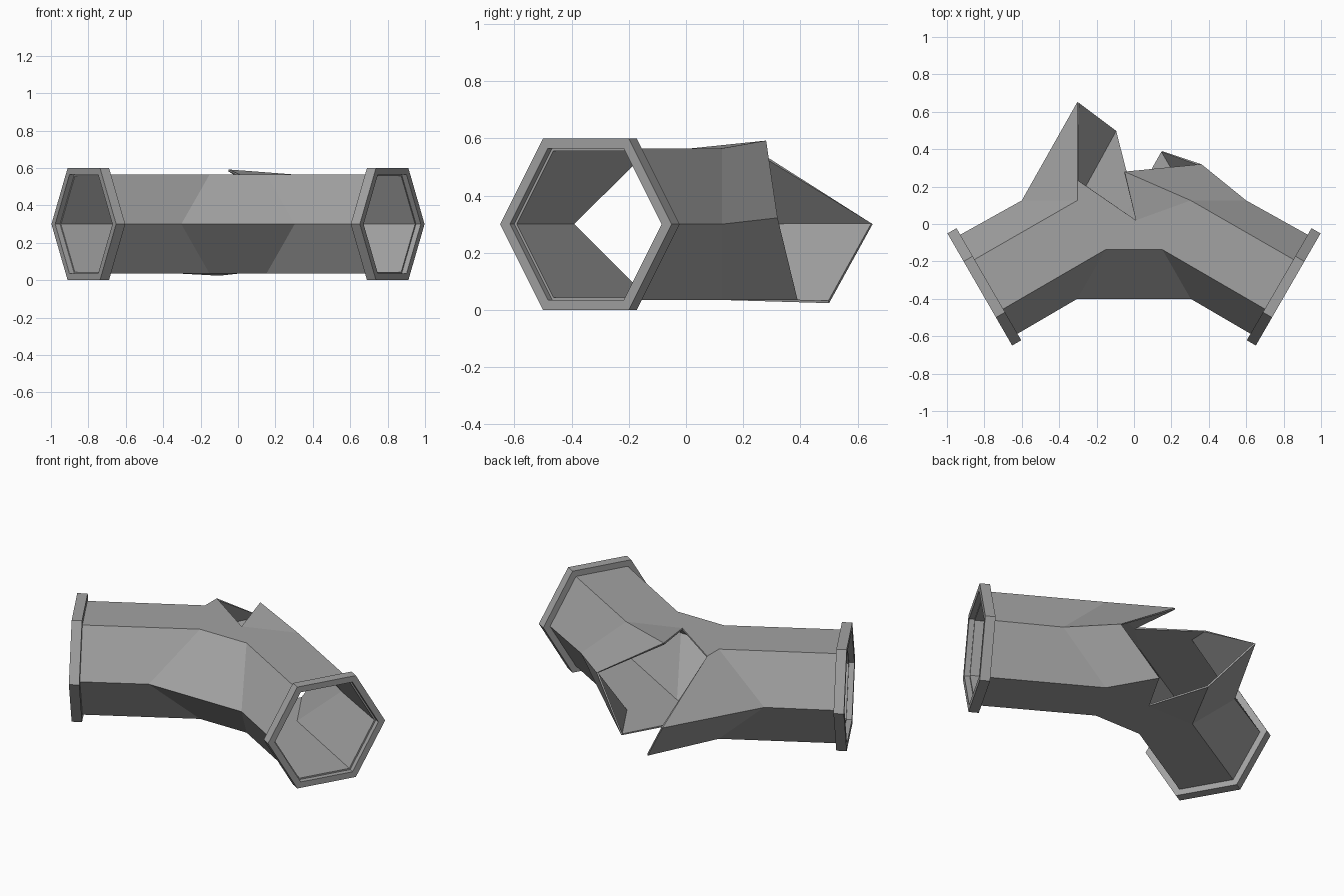
import bpy, bmesh, math
from mathutils import Vector

if "Cube" in bpy.data.objects:
    bpy.data.objects.remove(bpy.data.objects["Cube"], do_unlink=True)

steel = bpy.data.materials.new("grey_metal")
steel.use_nodes = True
GREY = (0.36, 0.36, 0.36, 1)
steel.diffuse_color = GREY
steel.node_tree.nodes["Principled BSDF"].inputs["Base Color"].default_value = GREY

PIPE_R, FLANGE_R, MID_Z = 0.306, 0.346, 0.3
JOINT_Y = 0.126          # centre of the three-way joint
APOTHEM = PIPE_R * math.cos(math.pi / 6)
TOP, BOTTOM = MID_Z + APOTHEM, MID_Z - APOTHEM
ARM_LENGTH = 0.952       # joint centre to outer flange face


def add_object(name, bm):
    bmesh.ops.remove_doubles(bm, verts=bm.verts, dist=0.0005)
    bmesh.ops.recalc_face_normals(bm, faces=bm.faces)
    mesh = bpy.data.meshes.new(name)
    bm.to_mesh(mesh)
    bm.free()
    mesh.materials.append(steel)
    obj = bpy.data.objects.new(name, mesh)
    bpy.context.collection.objects.link(obj)
    return obj


def hex_ring(side, distance, radius):
    """Hexagon across an arm: back, top back, top front, front, bottom front, bottom back."""
    along = Vector((side * math.cos(math.pi / 6), -0.5, 0))
    across = Vector((side * 0.5, math.cos(math.pi / 6), 0))
    centre = Vector((0, JOINT_Y, MID_Z)) + along * distance
    return [centre + across * radius * math.cos(k * math.pi / 3)
            + Vector((0, 0, radius * math.sin(k * math.pi / 3))) for k in range(6)]


def face(bm, *points):
    bm.faces.new([bm.verts.new(p) for p in points])


def bridge(bm, a, b):
    for k in range(6):
        n = (k + 1) % 6
        face(bm, a[k], a[n], b[n], b[k])


def joint_ring(side):
    """Where an arm mitres into the joint, in hex_ring order."""
    r = PIPE_R
    back, front = Vector((side * 2 * r * 0.98, JOINT_Y, 0)), Vector((side * 0.303, -0.4, 0))
    up_back, up_front = Vector((side * 0.303, JOINT_Y, 0)), Vector((side * 0.152, -0.137, 0))
    order = [(back, MID_Z), (up_back, TOP), (up_front, TOP),
             (front, MID_Z), (up_front, BOTTOM), (up_back, BOTTOM)]
    return [p + Vector((0, 0, z)) for p, z in order]


# Pipe body: two arms meeting at a joint whose rear branch is torn away
bm = bmesh.new()
left, right = joint_ring(1), joint_ring(-1)
for side, ring in ((1, left), (-1, right)):
    bridge(bm, hex_ring(side, ARM_LENGTH - 0.03, PIPE_R), ring)

# Front wall of the joint
face(bm, left[2], right[2], right[3], left[3])
face(bm, left[3], right[3], right[4], left[4])

# Torn edge points
roof_split = Vector((0.01, 0.02, TOP))
floor_split = Vector((0, JOINT_Y, BOTTOM))
roof_spike = Vector((-0.05, 0.28, 0.592))
left_tip = Vector((0.36, 0.32, 0.322))
left_floor = Vector((0.15, 0.39, BOTTOM))
right_roof = Vector((-0.303, 0.235, TOP))
right_tip = Vector((-0.303, 0.652, MID_Z))
right_floor = Vector((-0.1, 0.5, 0.024))

# Roof and floor
face(bm, left[2], right[2], roof_split)
face(bm, left[2], left[1], roof_split)
face(bm, left[1], roof_spike, roof_split)
face(bm, right[2], right[1], right_roof, roof_split)
face(bm, left[4], right[4], floor_split)
face(bm, left[4], left[5], left_floor, floor_split)
face(bm, right[4], right[5], floor_split)
face(bm, right[5], right_floor, floor_split)

# Rear walls left standing on both sides
face(bm, left[0], left[1], roof_spike, left_tip)
face(bm, left[0], left[5], left_floor, left_tip)
face(bm, right[0], right[1], right_roof, right_tip)
face(bm, right[0], right[5], right_floor, right_tip)
pipe = add_object("pipe_body", bm)
shell = pipe.modifiers.new("wall", 'SOLIDIFY')
shell.thickness = 0.01
shell.offset = -1

# Flange collars
for name, side in (("left_flange", 1), ("right_flange", -1)):
    bm = bmesh.new()
    loops = [hex_ring(side, d, r) for d, r in (
        (ARM_LENGTH, PIPE_R), (ARM_LENGTH, FLANGE_R),
        (ARM_LENGTH - 0.056, FLANGE_R), (ARM_LENGTH - 0.056, PIPE_R))]
    for k in range(4):
        bridge(bm, loops[k], loops[(k + 1) % 4])
    add_object(name, bm)
